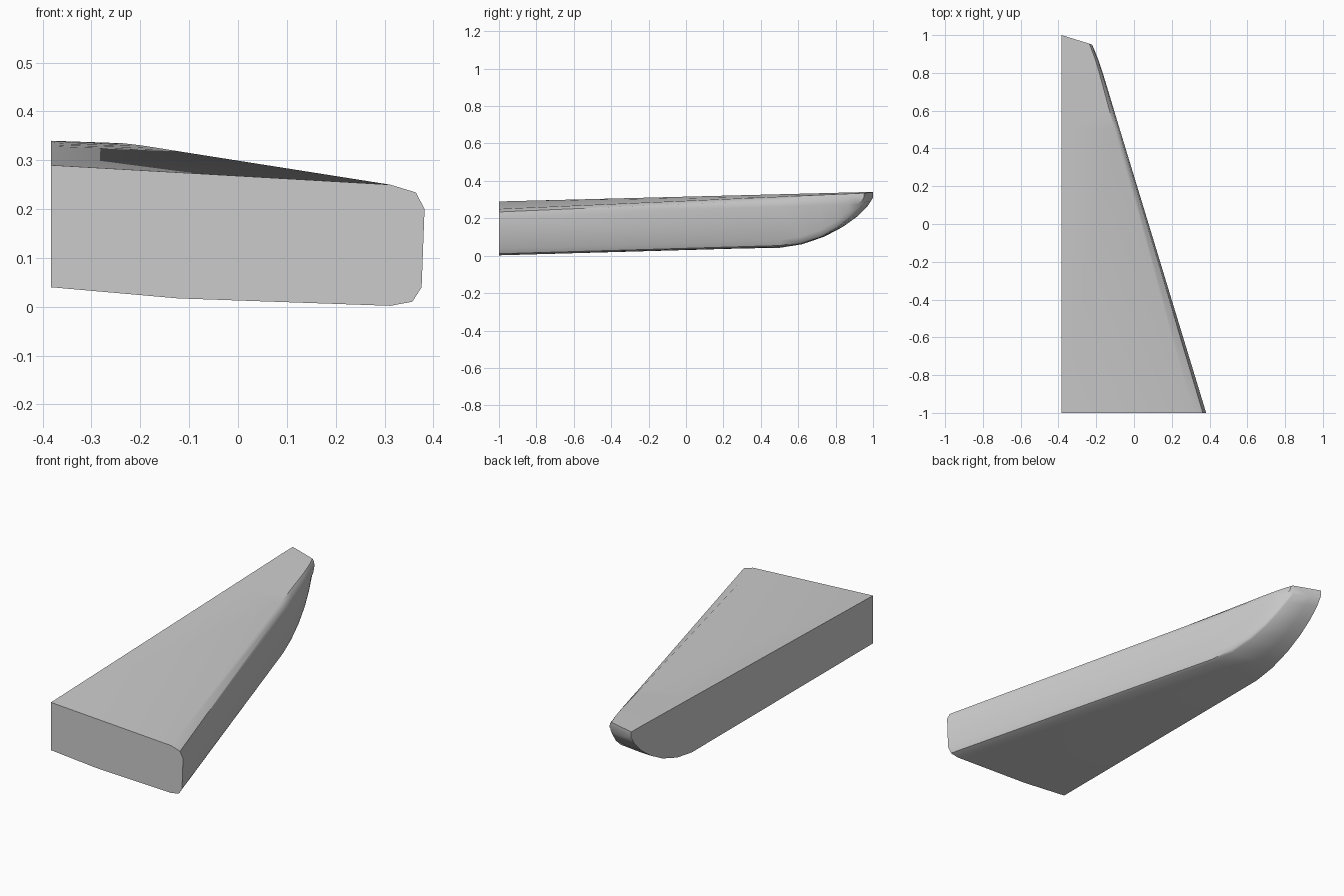
import bpy, bmesh, math

old = bpy.data.objects.get("Cube")
if old:
    bpy.data.objects.remove(old, do_unlink=True)

grey = bpy.data.materials.new("plain_grey")
grey.use_nodes = True
colour = (0.6, 0.6, 0.6, 1)
grey.diffuse_color = colour
grey.node_tree.nodes["Principled BSDF"].inputs["Base Color"].default_value = colour

LEFT = -0.383

# Stations along the body: inner y, outer y, outer x, inner bottom z, outer bottom z
stations = [
    (-1.0, -1.0, 0.382, 0.04, 0.002),
    (0.5, 0.5, -0.075, 0.042, 0.046),
    (0.62, 0.61, -0.108, 0.061, 0.063),
    (0.74, 0.72, -0.141, 0.102, 0.1),
    (0.84, 0.805, -0.167, 0.155, 0.148),
    (0.92, 0.87, -0.189, 0.213, 0.2),
    (0.972, 0.92, -0.209, 0.266, 0.25),
    (1.0, 0.95, -0.222, 0.31, 0.285),
]


def section(y_in, y_out, x_out, z_in, z_out):
    """Flat-sided ring with a rounded outer edge."""
    t = (y_out + 1) / 1.95
    top_in = 0.29 + 0.05 * min(1, (y_in + 1) / 1.95)
    top_out = 0.25 + 0.085 * t
    wall_top = min(0.2 + 0.08 * t, top_out)
    height = top_out - z_out
    soft = 0.07 - 0.055 * t            # bevel width shrinks to the tip
    foot = min(0.038, height * 0.3)    # lower bevel height
    wall_top = max(wall_top, z_out + foot + 0.004)
    width = x_out - LEFT
    ring = [
        (LEFT, top_in),
        (x_out - soft, top_out),
        (x_out - soft * 0.25, wall_top + (top_out - wall_top) * 0.68),
        (x_out, wall_top),
        (x_out - 0.006, z_out + foot),
        (x_out - 0.006 - soft * 0.27, z_out + foot * 0.22),
        (x_out - soft, z_out),
        (LEFT + width * 0.34, z_out + (z_in - z_out) * 0.4),
        (LEFT, z_in),
    ]
    return [(x, y_in + (y_out - y_in) * (x - LEFT) / width, z) for x, z in ring]


# Lofted hull half
bm = bmesh.new()
rings = [[bm.verts.new(p) for p in section(*s)] for s in stations]
for a, b in zip(rings, rings[1:]):
    for i in range(len(a)):
        j = (i + 1) % len(a)
        bm.faces.new((a[i], a[j], b[j], b[i]))
bm.faces.new(rings[0])
bm.faces.new(rings[-1])
bmesh.ops.recalc_face_normals(bm, faces=bm.faces)
mesh = bpy.data.meshes.new("tapered_hull")
bm.to_mesh(mesh)
bm.free()
mesh.materials.append(grey)
hull = bpy.data.objects.new("tapered_hull", mesh)
bpy.context.collection.objects.link(hull)

# Soft bevels, crisp ends
bpy.ops.object.select_all(action="DESELECT")
hull.select_set(True)
bpy.context.view_layer.objects.active = hull
bpy.ops.object.shade_smooth_by_angle(angle=math.radians(40))
